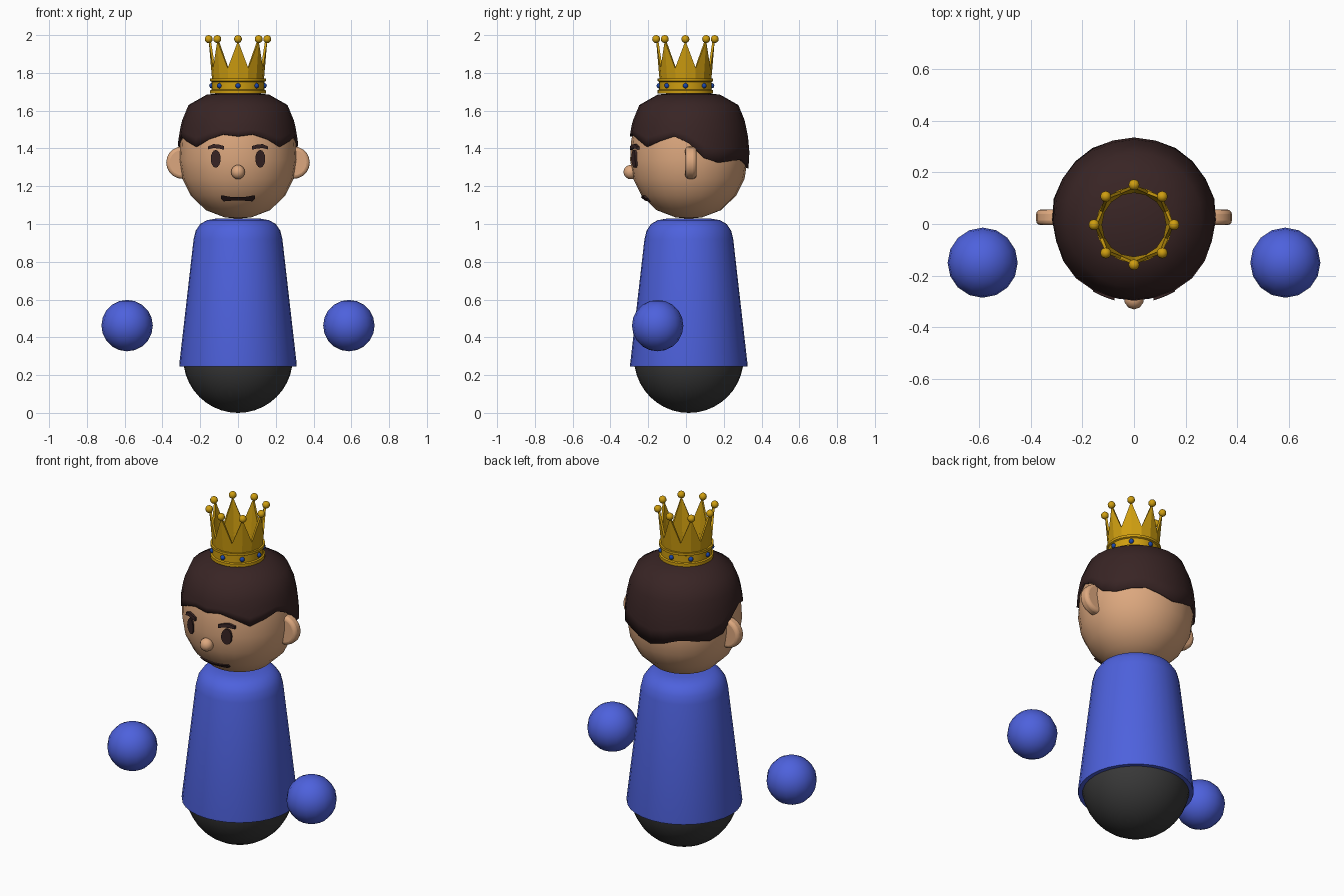
import bpy, bmesh, math
from mathutils import Vector

if "Cube" in bpy.data.objects:
    bpy.data.objects.remove(bpy.data.objects["Cube"])

CY = 0.015  # head and body axis sits slightly behind the origin


def material(name, rgb):
    m = bpy.data.materials.new(name)
    m.diffuse_color = (*rgb, 1)
    m.use_nodes = True
    m.node_tree.nodes["Principled BSDF"].inputs["Base Color"].default_value = m.diffuse_color
    return m


BLUE = material("blue_cloth", (0.075, 0.12, 0.72))
DARK = material("dark_base", (0.04, 0.04, 0.04))
SKIN = material("skin", (0.72, 0.39, 0.21))
HAIR = material("hair_brown", (0.04, 0.018, 0.018))
GOLD = material("gold", (0.62, 0.34, 0.005))
GEM = material("gem_blue", (0.01, 0.06, 0.4))


def finish(obj, mat, angle=40):
    obj.data.materials.append(mat)
    bpy.ops.object.select_all(action='DESELECT')
    obj.select_set(True)
    bpy.context.view_layer.objects.active = obj
    if angle:
        bpy.ops.object.shade_smooth_by_angle(angle=math.radians(angle))
    return obj


def make(name, verts, faces, mat, angle=40):
    me = bpy.data.meshes.new(name)
    me.from_pydata(verts, [], faces)
    bm = bmesh.new()
    bm.from_mesh(me)
    bmesh.ops.remove_doubles(bm, verts=bm.verts, dist=1e-5)
    bmesh.ops.recalc_face_normals(bm, faces=bm.faces)
    bm.to_mesh(me)
    bm.free()
    obj = bpy.data.objects.new(name, me)
    bpy.context.collection.objects.link(obj)
    return finish(obj, mat, angle)


def polar(r, i, n, z, cy=CY):
    """Point i of n around the axis, counted from the front."""
    a = 2 * math.pi * i / n
    return (r * math.sin(a), cy - r * math.cos(a), z)


def rings(name, rows, mat, cy=CY, angle=40, closed=False):
    """Skin rows of points; every row is a list of (radius, z)."""
    n, k = len(rows[0]), len(rows)
    verts = [polar(r, i, n, z, cy) for row in rows for i, (r, z) in enumerate(row)]
    faces = [(j * n + i, j * n + (i + 1) % n, (j + 1) % k * n + (i + 1) % n, (j + 1) % k * n + i)
             for j in range(k if closed else k - 1) for i in range(n)]
    return make(name, verts, faces, mat, angle)


def lathe(name, profile, n, mat, **kw):
    return rings(name, [[p] * n for p in profile], mat, **kw)


def ball(name, loc, r, mat, seg=16, ring=10):
    bpy.ops.mesh.primitive_uv_sphere_add(segments=seg, ring_count=ring, radius=r, location=loc)
    obj = bpy.context.object
    obj.name = name
    return finish(obj, mat, 60)


# Rounded base and body
lathe("base", [(0.29 * math.sin(t * math.pi / 20), 0.29 - 0.29 * math.cos(t * math.pi / 20))
               for t in range(11)], 32, DARK)
lathe("body", [(0.28, 0.245), (0.31, 0.245), (0.311, 0.256), (0.235, 0.92), (0.224, 0.965),
               (0.2, 1.0), (0.165, 1.02), (0.12, 1.028), (0, 1.028)], 32, BLUE, angle=50)

# Head
HEAD = [(0, 1.028), (0.07, 1.035), (0.17, 1.073), (0.25, 1.15), (0.295, 1.24), (0.311, 1.34),
        (0.305, 1.44), (0.288, 1.54), (0.25, 1.62), (0.15, 1.67), (0, 1.68)]
lathe("head", HEAD, 24, SKIN, angle=60)


def head_r(z):
    for (r0, z0), (r1, z1) in zip(HEAD, HEAD[1:]):
        if z0 <= z <= z1:
            return r0 + (r1 - r0) * (z - z0) / (z1 - z0)
    return 0


# Hair cap with a jagged lower edge, given every 15 degrees from front to back
half = [1.465, 1.475, 1.45, 1.41, 1.44, 1.465, 1.43, 1.35, 1.325, 1.335, 1.34, 1.315, 1.295]
line = half + half[-2:0:-1]
rows = [[(head_r(z) + 0.012, z) for z in (l + (1.55 - l) * t for l in line)] for t in (0, 0.33, 0.66, 1)]
rows += [[p] * 24 for p in ((0.262, 1.63), (0.165, 1.685), (0, 1.702))]
hair = rings("hair", rows, HAIR, angle=50)
sol = hair.modifiers.new("thickness", 'SOLIDIFY')
sol.thickness = 0.02
sol.offset = -1


# Facial features: strips laid on the face from columns of (x, z_low, z_high)
def strip(name, cols, lift=0.009):
    verts, faces = [], []
    for x, lo, hi in cols:
        for z in (lo, hi):
            y = CY - math.sqrt(head_r(z) ** 2 - x * x)
            verts += [(x, y - lift, z), (x, y + 0.02, z)]
    for c in range(len(cols) - 1):
        a, b = c * 4, c * 4 + 4
        for p, q in ((0, 2), (2, 3), (3, 1), (1, 0)):
            faces.append((a + p, a + q, b + q, b + p))
    e = len(verts) - 4
    faces += [(0, 1, 3, 2), (e, e + 2, e + 3, e + 1)]
    make(name, verts, faces, HAIR, 30)


for side, s in (("left", -1), ("right", 1)):
    eye = []
    for i in range(9):
        a = math.pi * i / 8
        h = max(0.047 * math.sin(a), 0.002)
        eye.append((s * 0.118 - 0.026 * math.cos(a), 1.345 - h, 1.345 + h))
    strip(side + "_eye", eye)
    strip(side + "_eyebrow", [(s * 0.075, 1.393, 1.413), (s * 0.1, 1.4, 1.42),
                              (s * 0.13, 1.402, 1.423), (s * 0.16, 1.395, 1.41)], 0.013)

    # Ear: disc with rounded edges
    bpy.ops.mesh.primitive_cylinder_add(vertices=20, radius=0.086, depth=0.06,
                                        location=(s * 0.294, 0.026, 1.325),
                                        rotation=(math.pi / 2, 0, 0))
    ear = bpy.context.object
    ear.name = side + "_ear"
    bev = ear.modifiers.new("round", 'BEVEL')
    bev.width = 0.018
    bev.segments = 3
    finish(ear, SKIN, 60)

    # Floating hand
    ball(side + "_hand", (s * 0.587, -0.15, 0.462), 0.136, BLUE)

strip("mouth", [(-0.09, 1.135, 1.152), (-0.075, 1.12, 1.15), (-0.04, 1.123, 1.144), (0, 1.124, 1.142),
                (0.04, 1.123, 1.144), (0.075, 1.12, 1.15), (0.09, 1.135, 1.152)], 0.011)
ball("nose", (0, -0.293, 1.275), 0.038, SKIN, 10, 8)

# Crown: band with lips, then eight spikes flaring outwards
lathe("crown_band", [(0.125, 1.69), (0.147, 1.69), (0.147, 1.708), (0.139, 1.712), (0.139, 1.752),
                     (0.147, 1.756), (0.147, 1.77), (0.125, 1.77)], 32, GOLD, cy=-0.003,
      angle=30, closed=True)
tips = [(0.155, 1.97) if i % 2 == 0 else (0.143, 1.825) for i in range(16)]
inner = [(r - 0.012, z) for r, z in tips]
rings("crown_spikes", [[(0.136, 1.75)] * 16, tips, inner, [(0.124, 1.75)] * 16], GOLD,
      cy=-0.003, angle=0, closed=True)
for i in range(8):
    ball("crown_ball", polar(0.155, i, 8, 1.979, -0.003), 0.021, GOLD, 12, 8)
    ball("crown_gem", polar(0.139, i, 8, 1.732, -0.003), 0.014, GEM, 10, 6)
